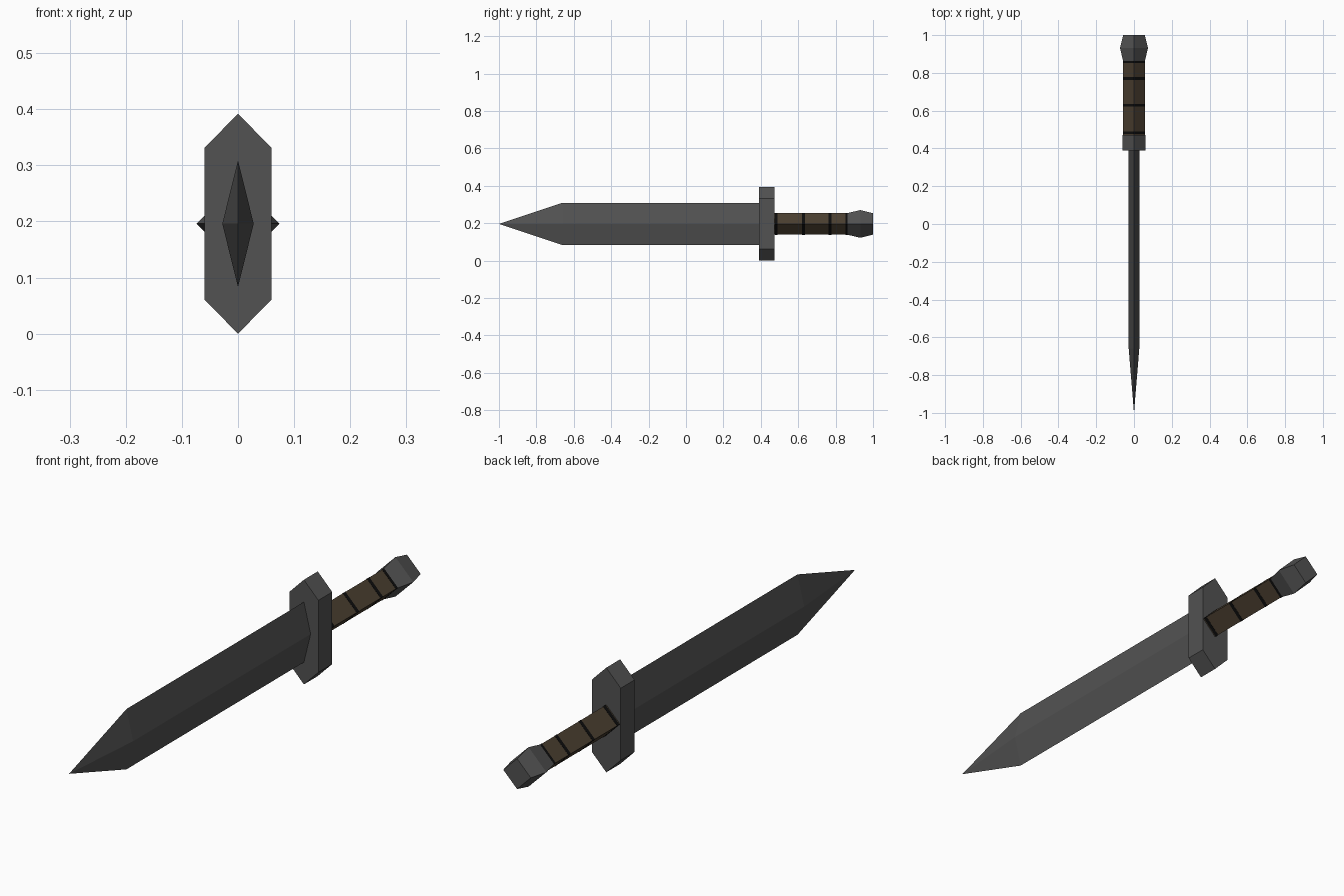
import bpy, bmesh

if "Cube" in bpy.data.objects:
    bpy.data.objects.remove(bpy.data.objects["Cube"])

ZC = 0.196  # height of the long axis


def material(name, rgb):
    m = bpy.data.materials.new(name)
    m.diffuse_color = (*rgb, 1)
    m.use_nodes = True
    m.node_tree.nodes["Principled BSDF"].inputs["Base Color"].default_value = m.diffuse_color
    return m


STEEL = material("dark_steel", (0.085, 0.085, 0.085))
LEATHER = material("brown_leather", (0.07, 0.05, 0.03))
BLACK = material("black_cord", (0.004, 0.004, 0.004))


def diamond(rx, rz):
    return [(rx, 0), (0, rz), (-rx, 0), (0, -rz)]


def loft(name, sections, mat, tip_y=None):
    """Skin (y, profile) sections along y, capped or closed to a point at the front."""
    bm = bmesh.new()
    rings = [[bm.verts.new((x, y, ZC + z)) for x, z in prof] for y, prof in sections]
    n = len(rings[0])
    for a, b in zip(rings, rings[1:]):
        for i in range(n):
            j = (i + 1) % n
            bm.faces.new((a[i], a[j], b[j], b[i]))
    bm.faces.new(rings[-1])
    if tip_y is None:
        bm.faces.new(rings[0])
    else:
        tip = bm.verts.new((0, tip_y, ZC))
        for i in range(n):
            bm.faces.new((tip, rings[0][i], rings[0][(i + 1) % n]))
    bmesh.ops.recalc_face_normals(bm, faces=bm.faces)
    me = bpy.data.meshes.new(name)
    bm.to_mesh(me)
    bm.free()
    me.materials.append(mat)
    ob = bpy.data.objects.new(name, me)
    bpy.context.collection.objects.link(ob)
    return ob


# Diamond-section blade with a point
edge = diamond(0.028, 0.113)
loft("blade", [(-0.66, edge), (0.395, edge)], STEEL, tip_y=-1.0)

# Six-sided cross guard
hexagon = [(0.06, -0.135), (0.06, 0.135), (0, 0.196),
           (-0.06, 0.135), (-0.06, -0.135), (0, -0.196)]
loft("guard", [(0.39, hexagon), (0.472, hexagon)], STEEL)

# Square grip standing on its corner
grip = diamond(0.057, 0.057)
loft("grip", [(0.465, grip), (0.862, grip)], LEATHER)

# Dark cord bands around the grip
band = diamond(0.058, 0.058)
for i, y in enumerate((0.483, 0.628, 0.77, 0.86)):
    loft(f"grip_band_{i + 1}", [(y - 0.007, band), (y + 0.007, band)], BLACK)

# Bulging pommel
loft("pommel", [(0.86, grip), (0.932, diamond(0.074, 0.074)), (1.0, grip)], STEEL)
